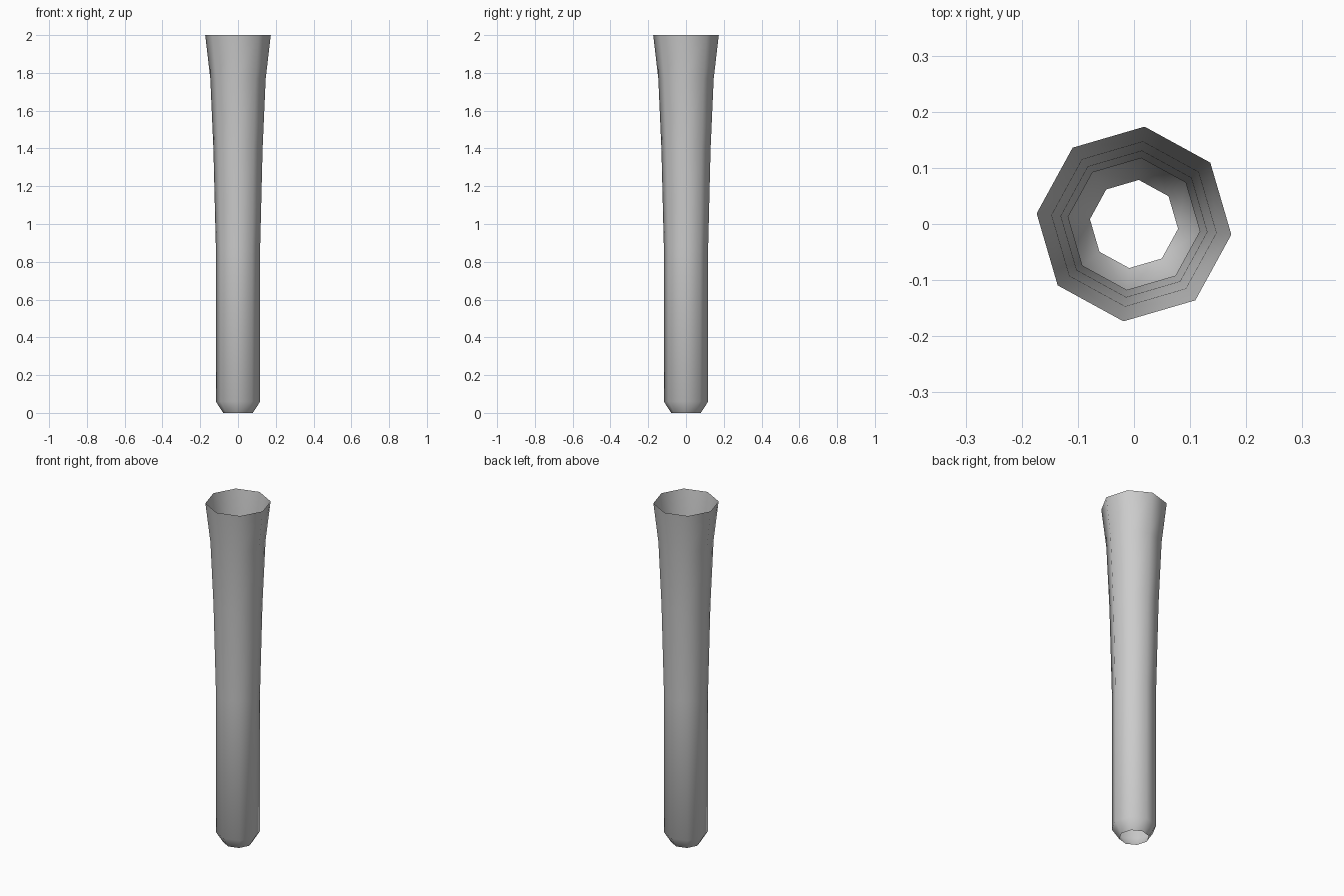
import bpy, bmesh, math

if "Cube" in bpy.data.objects:
    bpy.data.objects.remove(bpy.data.objects["Cube"])

SIDES = 8
PHASE = math.radians(-6.2)
# (radius, height) profile from the tapered foot to the flared rim
PROFILE = [(0.079, 0.0), (0.118, 0.06), (0.118, 0.88),
           (0.131, 1.40), (0.1475, 1.77), (0.1745, 2.0)]


def ring(bm, radius, z):
    angles = [PHASE + 2 * math.pi * i / SIDES for i in range(SIDES)]
    return [bm.verts.new((radius * math.cos(a), radius * math.sin(a), z)) for a in angles]


# Open eight-sided tube, no caps at either end
bm = bmesh.new()
rings = [ring(bm, r, z) for r, z in PROFILE]
for low, high in zip(rings, rings[1:]):
    for i in range(SIDES):
        j = (i + 1) % SIDES
        face = bm.faces.new((low[i], low[j], high[j], high[i]))
        face.smooth = True

mesh = bpy.data.meshes.new("flared_tube")
bm.to_mesh(mesh)
bm.free()
tube = bpy.data.objects.new("flared_tube", mesh)
bpy.context.collection.objects.link(tube)
